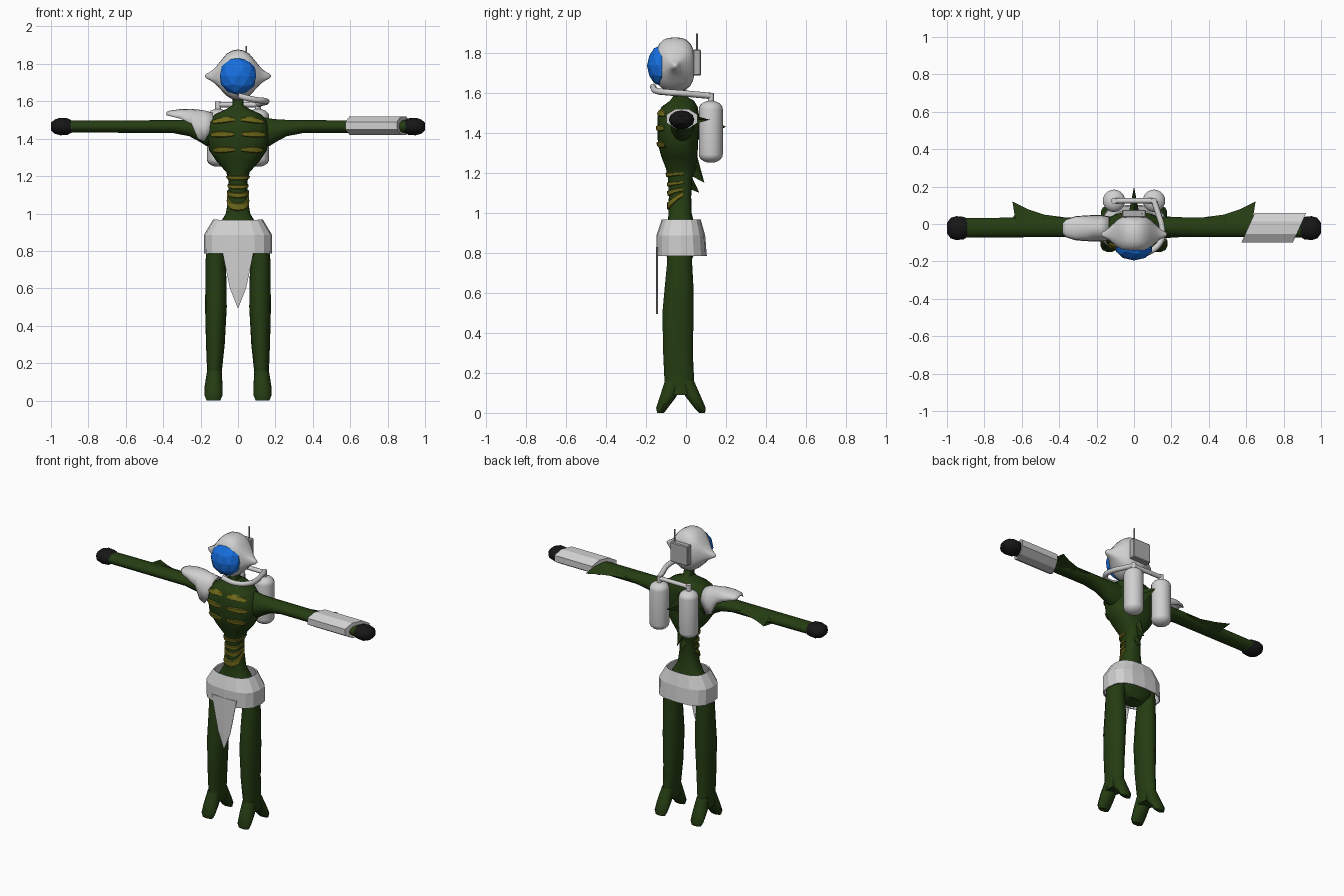
import bpy, bmesh, math
from mathutils import Vector, Matrix


def mat(name, rgb):
    m = bpy.data.materials.new(name)
    m.diffuse_color = (*rgb, 1)
    return m


GREEN = mat("dark green", (0.018, 0.046, 0.006))
WHITE = mat("light grey", (0.63, 0.63, 0.63))
GREY = mat("mid grey", (0.42, 0.42, 0.42))
BLUE = mat("visor blue", (0.008, 0.16, 0.75))
YELLOW = mat("olive yellow", (0.15, 0.135, 0.01))
BLACK = mat("black", (0.008, 0.008, 0.008))


def finish(name, bm, m, smooth=0, mirror=False, solid=0):
    bmesh.ops.recalc_face_normals(bm, faces=bm.faces)
    me = bpy.data.meshes.new(name)
    bm.to_mesh(me)
    bm.free()
    me.materials.append(m)
    ob = bpy.data.objects.new(name, me)
    bpy.context.collection.objects.link(ob)
    if smooth:
        bpy.ops.object.select_all(action='DESELECT')
        ob.select_set(True)
        bpy.context.view_layer.objects.active = ob
        bpy.ops.object.shade_smooth_by_angle(angle=math.radians(smooth))
    if solid:
        s = ob.modifiers.new("Solid", 'SOLIDIFY')
        s.thickness, s.offset = solid, 0
    if mirror:
        ob.modifiers.new("Mirror", 'MIRROR').use_axis = (True, False, False)
    return ob


def spow(v, e):
    return math.copysign(abs(v) ** e, v)


def grid(bm, rows, closed):
    vs = [[bm.verts.new(p) for p in r] for r in rows]
    n = len(vs[0])
    for a, b in zip(vs, vs[1:]):
        for i in range(n if closed else n - 1):
            j = (i + 1) % n
            bm.faces.new((a[i], a[j], b[j], b[i]))
    return vs


# sections: (t, centre a, centre b, radius a, radius b) along axis z (a=x, b=y) or x (a=y, b=z)
def loft(name, secs, m, axis='z', n=16, p=2.0, rot=0.0, caps=True, shear=0.0, **kw):
    bm = bmesh.new()
    rows = []
    for t, ca, cb, ra, rb in secs:
        row = []
        for i in range(n):
            an = rot + 2 * math.pi * i / n
            a = ca + ra * spow(math.cos(an), 2 / p)
            b = cb + rb * spow(math.sin(an), 2 / p)
            row.append((a, b, t) if axis == 'z' else (t + shear * (a - ca), a, b))
        rows.append(row)
    vs = grid(bm, rows, True)
    if caps:
        bm.faces.new(vs[0])
        bm.faces.new(vs[-1])
    return finish(name, bm, m, **kw)


def tube(name, pts, r, m):
    cu = bpy.data.curves.new(name, 'CURVE')
    cu.dimensions = '3D'
    cu.bevel_depth, cu.bevel_resolution, cu.use_fill_caps = r, 2, True
    cu.resolution_u = 6
    sp = cu.splines.new('BEZIER')
    sp.bezier_points.add(len(pts) - 1)
    for bp, q in zip(sp.bezier_points, pts):
        bp.co = q
        bp.handle_left_type = bp.handle_right_type = 'AUTO'
    cu.materials.append(m)
    ob = bpy.data.objects.new(name, cu)
    bpy.context.collection.objects.link(ob)


# torso, waist, pelvis and neck
TORSO = [(0.75, 0, -0.03, 0.07, 0.05), (0.80, 0, -0.03, 0.14, 0.075), (0.88, 0, -0.03, 0.14, 0.085),
         (0.95, 0, -0.025, 0.095, 0.065), (1.00, 0, -0.03, 0.065, 0.058), (1.08, 0, -0.03, 0.052, 0.056),
         (1.17, 0, -0.03, 0.05, 0.06), (1.22, 0, -0.025, 0.062, 0.075), (1.28, 0, -0.033, 0.115, 0.09),
         (1.34, 0, -0.04, 0.155, 0.1), (1.42, 0, -0.04, 0.166, 0.104), (1.49, 0, -0.038, 0.158, 0.103),
         (1.53, 0, -0.032, 0.125, 0.09), (1.56, 0, -0.02, 0.06, 0.06), (1.58, 0, -0.03, 0.03, 0.035),
         (1.64, 0, -0.04, 0.028, 0.032)]
TP = 2.5
loft("torso", TORSO, GREEN, n=24, p=TP, smooth=50)


def skin(z, an, off):
    """Point on the torso surface; angle measured from the front."""
    for s0, s1 in zip(TORSO, TORSO[1:]):
        if s0[0] <= z <= s1[0]:
            f = (z - s0[0]) / (s1[0] - s0[0])
            c, rx, ry = (s0[k] + f * (s1[k] - s0[k]) for k in (2, 3, 4))
            return ((rx + off) * spow(math.sin(an), 2 / TP), c - (ry + off) * spow(math.cos(an), 2 / TP), z)


def band(name, z, height, drop, a0, a1, off, mirror):
    bm = bmesh.new()
    rows = [[], [], [], []]
    for i in range(13):
        an = math.radians(a0 + (a1 - a0) * i / 12)
        zc = z - drop * math.cos(an)
        h = height / 2 * (0.55 + 0.45 * math.sin(math.pi * i / 12))
        for row, dz, o in zip(rows, (-h, -h * 0.7, h * 0.7, h), (-0.002, off, off, -0.002)):
            row.append(skin(zc + dz, an, o))
    grid(bm, rows, False)
    finish(name, bm, YELLOW, smooth=40, mirror=mirror)


# painted ribs on the chest, rings round the waist
for i, (z, d) in enumerate([(1.475, -0.028), (1.418, -0.006), (1.33, -0.012)]):
    band("rib_%d" % i, z, 0.036, d, 4, 55, 0.007, True)
for i, (z, d, h) in enumerate([(1.195, 0.005, 0.026), (1.15, 0.008, 0.024), (1.115, 0.018, 0.03), (1.085, 0.05, 0.045)]):
    band("waist_ring_%d" % i, z, h, d, -100, 100, 0.007, False)

# spikes down the back
for i, (z0, z1, y, w, tip) in enumerate([(1.36, 1.5, 0.05, 0.03, (0, 0.2, 1.43)),
                                         (1.18, 1.36, 0.035, 0.035, (0, 0.092, 1.15)),
                                         (1.12, 1.21, 0.015, 0.03, (0, 0.067, 1.10))]):
    bm = bmesh.new()
    zm = (z0 + z1) / 2
    b = [bm.verts.new(q) for q in ((w, y, zm), (0, y, z1), (-w, y, zm), (0, y, z0))]
    t = bm.verts.new(tip)
    bm.faces.new(b)
    for k in range(4):
        bm.faces.new((b[k], b[(k + 1) % 4], t))
    finish("back_spike_%d" % i, bm, GREEN)

# arms, hands and elbow fins
loft("arms", [(0.10, -0.02, 1.44, 0.06, 0.085), (0.17, -0.018, 1.435, 0.058, 0.075),
              (0.21, -0.017, 1.445, 0.055, 0.06), (0.26, -0.017, 1.457, 0.053, 0.045),
              (0.35, -0.017, 1.465, 0.053, 0.035), (0.92, -0.02, 1.465, 0.052, 0.033)],
     GREEN, axis='x', n=14, mirror=True, smooth=45)
loft("hands", [(0.885, -0.02, 1.465, 0.045, 0.03), (0.91, -0.022, 1.465, 0.06, 0.044),
               (0.95, -0.022, 1.465, 0.064, 0.047), (0.98, -0.022, 1.465, 0.055, 0.038),
               (1.0, -0.022, 1.465, 0.028, 0.02)], BLACK, axis='x', n=12, mirror=True, smooth=40)
bm = bmesh.new()
edge = [(0.30, 0.0), (0.38, 0.037), (0.48, 0.05), (0.57, 0.08), (0.65, 0.12), (0.625, 0.065), (0.66, 0.02)]
grid(bm, [[(min(x, 0.63), -0.005, 1.465 + 0.033) for x, y in edge], [(x, y, 1.465) for x, y in edge],
          [(min(x, 0.63), -0.005, 1.465 - 0.033) for x, y in edge]], False)
bmesh.ops.remove_doubles(bm, verts=bm.verts, dist=0.0005)
finish("elbow_fins", bm, GREEN, mirror=True)

# legs and two-pronged feet
loft("legs", [(0.09, 0.128, -0.03, 0.045, 0.075), (0.15, 0.126, -0.033, 0.039, 0.076),
              (0.30, 0.121, -0.04, 0.050, 0.076), (0.50, 0.118, -0.04, 0.058, 0.08),
              (0.65, 0.118, -0.034, 0.056, 0.072), (0.75, 0.12, -0.032, 0.053, 0.064),
              (0.87, 0.115, -0.03, 0.05, 0.064)], GREEN, n=14, mirror=True, smooth=50)
loft("front_toes", [(0, 0.131, -0.127, 0.036, 0.018), (0.025, 0.131, -0.12, 0.047, 0.031),
                    (0.08, 0.13, -0.09, 0.048, 0.043), (0.16, 0.127, -0.06, 0.038, 0.048)],
     GREEN, n=10, mirror=True, smooth=50)
loft("rear_toes", [(0, 0.131, 0.08, 0.034, 0.016), (0.025, 0.131, 0.07, 0.045, 0.03),
                   (0.08, 0.13, 0.037, 0.046, 0.04), (0.16, 0.127, 0.0, 0.037, 0.042)],
     GREEN, n=10, mirror=True, smooth=50)

# skirt and front loincloth
loft("skirt", [(0.785, 0, -0.022, 0.177, 0.122), (0.885, 0, -0.026, 0.178, 0.118), (0.965, 0, -0.024, 0.13, 0.094)],
     WHITE, n=16, p=2.7, caps=False, solid=0.008)
bm = bmesh.new()
grid(bm, [[(-w, -0.143, z), (0, -0.147, z), (w, -0.143, z)]
          for z, w in ((0.83, 0.09), (0.78, 0.08), (0.68, 0.06), (0.6, 0.043), (0.495, 0.001))], False)
finish("loincloth", bm, WHITE, solid=0.005)

# forearm guard and shoulder plate
loft("forearm_guard", [(0.61, -0.02, 1.47, 0.085, 0.053), (0.885, -0.02, 1.47, 0.085, 0.053)],
     WHITE, axis='x', n=8, rot=math.pi / 8, shear=0.45)
bm = bmesh.new()
rows = []
for x, w, zt, zl in [(-0.38, 0.025, 1.54, 1.525), (-0.36, 0.045, 1.547, 1.52), (-0.31, 0.061, 1.554, 1.508),
                     (-0.25, 0.065, 1.555, 1.48), (-0.215, 0.067, 1.552, 1.40), (-0.18, 0.068, 1.547, 1.385),
                     (-0.135, 0.06, 1.535, 1.46)]:
    rows.append([(x, -0.023 + w * math.cos(a * math.pi / 10), zl + (zt - zl) * math.sin(a * math.pi / 10) ** 0.6)
                 for a in range(11)])
grid(bm, rows, False)
finish("shoulder_plate", bm, WHITE, smooth=45, solid=0.008)

# helmet with pointed ears
half = [(0.0, -0.055, 1.741, 0.1, 0.136), (0.03, -0.054, 1.741, 0.099, 0.131), (0.06, -0.053, 1.742, 0.094, 0.113),
        (0.085, -0.052, 1.74, 0.078, 0.086), (0.11, -0.052, 1.738, 0.055, 0.056), (0.13, -0.053, 1.736, 0.036, 0.036),
        (0.15, -0.055, 1.735, 0.022, 0.022), (0.168, -0.055, 1.735, 0.013, 0.013), (0.177, -0.055, 1.735, 0.004, 0.004)]
loft("helmet", [(-s[0], *s[1:]) for s in half[:0:-1]] + half, WHITE, axis='x', n=24, p=2.7, smooth=60)
bm = bmesh.new()
bmesh.ops.create_icosphere(bm, subdivisions=2, radius=1,
                           matrix=Matrix.Translation((0, -0.125, 1.735)) @ Matrix.Diagonal((0.102, 0.07, 0.102, 1)))
finish("visor", bm, BLUE)

# radio box and antenna
bm = bmesh.new()
bmesh.ops.create_cube(bm, size=1, matrix=Matrix.Translation((0, 0.056, 1.75)) @ Matrix.Diagonal((0.13, 0.04, 0.13, 1)))
bmesh.ops.bevel(bm, geom=bm.edges[:], offset=0.005, segments=1, affect='EDGES')
finish("radio_box", bm, GREY)
tube("antenna", [(0.043, 0.055, 1.80), (0.043, 0.055, 1.895)], 0.004, GREY)

# air tanks, crossbar and hose
tank = []
for i in range(7):
    a = math.radians(5 + 85 * i / 6)
    tank.append((0.06 * (1 - math.cos(a)) * 0.7, 0.06 * math.sin(a)))
loft("air_tanks", [(1.25 + d, 0.107, 0.124, r, r) for d, r in tank]
     + [(1.56 - d, 0.107, 0.124, r, r) for d, r in reversed(tank)], WHITE, n=20, mirror=True, smooth=50)
loft("tank_valves", [(1.54, 0.107, 0.124, 0.016, 0.016), (1.598, 0.107, 0.124, 0.016, 0.016)],
     WHITE, n=10, mirror=True, smooth=40)
tube("crossbar", [(-0.107, 0.124, 1.582), (0.107, 0.124, 1.582)], 0.014, WHITE)
tube("hose", [(0.0, -0.165, 1.63), (0.08, -0.15, 1.61), (0.145, -0.09, 1.602), (0.15, -0.02, 1.597),
              (0.128, 0.06, 1.59), (0.107, 0.124, 1.584)], 0.016, WHITE)
